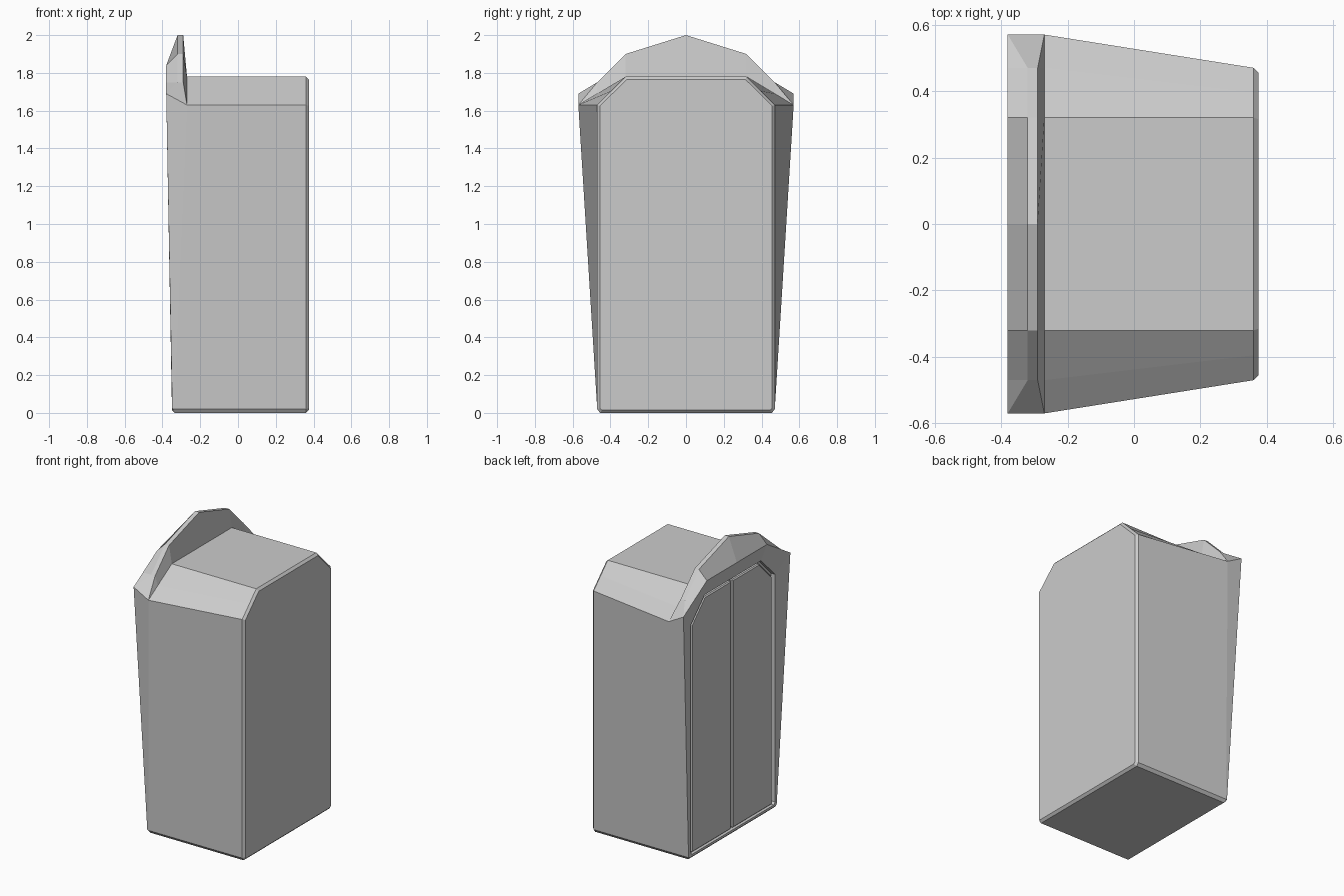
import bpy, bmesh

if "Cube" in bpy.data.objects:
    bpy.data.objects.remove(bpy.data.objects["Cube"])


def loft(name, loops):
    """Skin matching closed loops, cap both ends, weld coincident points."""
    bm = bmesh.new()
    rings = [[bm.verts.new(p) for p in loop] for loop in loops]
    n = len(rings[0])
    for a, b in zip(rings, rings[1:]):
        for i in range(n):
            j = (i + 1) % n
            bm.faces.new((a[i], a[j], b[j], b[i]))
    bm.faces.new(rings[0])
    bm.faces.new(rings[-1])
    bmesh.ops.remove_doubles(bm, verts=bm.verts, dist=0.0005)
    bmesh.ops.recalc_face_normals(bm, faces=bm.faces)
    mesh = bpy.data.meshes.new(name)
    bm.to_mesh(mesh)
    bm.free()
    obj = bpy.data.objects.new(name, mesh)
    bpy.context.collection.objects.link(obj)
    return obj


def full(half):
    """Half outline from bottom to centre top, mirrored across y."""
    return half + [(x, -y, z) for x, y, z in half[-2::-1]]


def section(x, foot, edge, knee, shoulder, top):
    """Outline at one x; foot holds the two 3D bottom corner points."""
    return full(foot + [(x, *edge), (x, *knee), (x, *shoulder), (x, 0, top)])


# Cabinet: bevelled rear, flaring body, raised crest, rim and door recess
foot_back = [(0.36, 0.455, 0), (0.36, 0.47, 0.02)]
foot_mid = [(-0.335, 0.455, 0), (-0.34, 0.47, 0.02)]
foot_rim = [(-0.35, 0.455, 0.015), (-0.348, 0.47, 0.02)]
ridge = [(0.47, 1.75), (0.32, 1.90)]
crest_back = section(-0.29, foot_mid, (0.57, 1.63), *ridge, 2.0)
crest_back[2] = (-0.27, 0.57, 1.63)
crest_back[-3] = (-0.27, -0.57, 1.63)
crest_front = section(-0.32, foot_rim, (0.57, 1.69), *ridge, 2.0)
crest_front[2] = (-0.38, 0.57, 1.69)
crest_front[-3] = (-0.38, -0.57, 1.69)


def opening(x):
    foot = [(x, 0.435, 0.03), (x, 0.45, 0.045)]
    return section(x, foot, (0.45, 1.58), (0.375, 1.655), (0.30, 1.73), 1.73)


loft("wardrobe_cabinet", [
    section(0.375, [(0.375, 0.445, 0.015), (0.375, 0.455, 0.025)],
            (0.455, 1.625), (0.385, 1.695), (0.315, 1.765), 1.765),
    section(0.36, foot_back, (0.47, 1.63), (0.395, 1.705), (0.32, 1.78), 1.78),
    section(-0.27, foot_mid, (0.57, 1.63), (0.47, 1.69), (0.32, 1.78), 1.78),
    crest_back,
    crest_front,
    section(-0.38, foot_rim, (0.57, 1.69), (0.47, 1.75), (0.32, 1.84), 1.84),
    opening(-0.35),
    opening(-0.32),
])

# Pair of doors with chamfered upper corners
outline = [(0.008, 0.035), (0.43, 0.035), (0.43, 1.57), (0.29, 1.71), (0.008, 1.71)]
doors = loft("doors", [[(x, y, z) for y, z in outline] for x in (-0.318, -0.343)])
bevel = doors.modifiers.new("edge_bevel", "BEVEL")
bevel.width = 0.007
bevel.segments = 1
mirror = doors.modifiers.new("second_door", "MIRROR")
mirror.use_axis = (False, True, False)
mirror.use_mirror_merge = False
